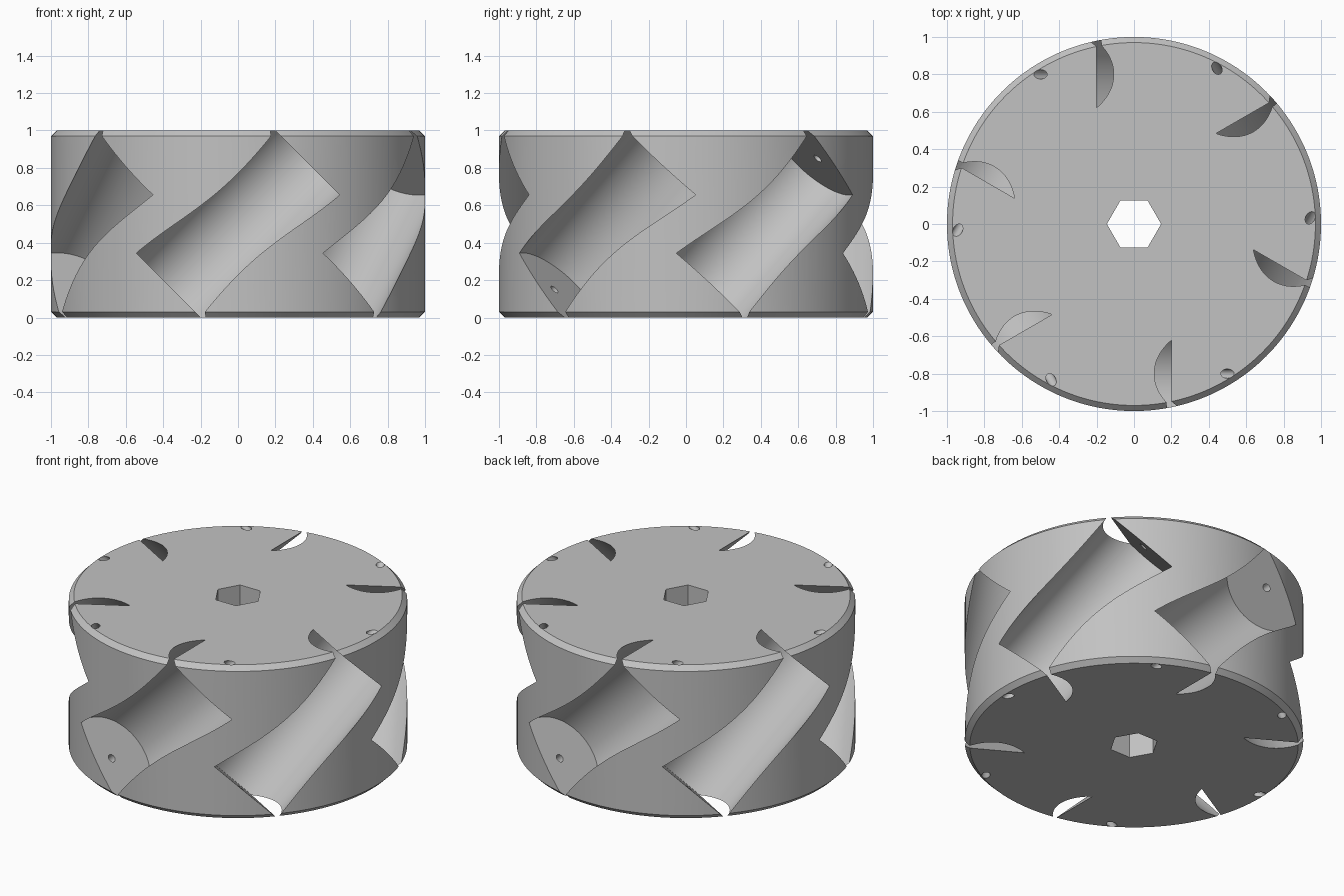
import bpy
from math import radians
from mathutils import Matrix

if "Cube" in bpy.data.objects:
    bpy.data.objects.remove(bpy.data.objects["Cube"])

ROLLERS = 6
AXIS_RADIUS = 0.8      # distance of each roller axis from the hub axis
MID = 0.5              # half the hub height

grey = bpy.data.materials.new("plain grey")
grey.use_nodes = True
colour = (0.54, 0.54, 0.54, 1)
grey.diffuse_color = colour
grey.node_tree.nodes["Principled BSDF"].inputs["Base Color"].default_value = colour


def cylinder(name, radius, depth, sides, matrix):
    bpy.ops.mesh.primitive_cylinder_add(vertices=sides, radius=radius, depth=depth)
    obj = bpy.context.object
    obj.name = name
    obj.data.transform(matrix)
    obj.data.materials.append(grey)
    return obj


def apply(obj, mod):
    bpy.ops.object.select_all(action="DESELECT")
    obj.select_set(True)
    bpy.context.view_layer.objects.active = obj
    bpy.ops.object.modifier_apply(modifier=mod.name)


def cut(obj, cutter):
    cutter.hide_render = True
    mod = obj.modifiers.new("cut", "BOOLEAN")
    mod.operation = "DIFFERENCE"
    mod.solver = "EXACT"
    mod.object = cutter
    apply(obj, mod)
    bpy.data.objects.remove(cutter)


# Hub body with chamfered rims
centre = Matrix.Translation((0, 0, MID))
hub = cylinder("wheel_hub", 1, 1, 192, centre)
chamfer = hub.modifiers.new("chamfer", "BEVEL")
chamfer.width = 0.03
chamfer.segments = 1
chamfer.limit_method = "ANGLE"
chamfer.angle_limit = radians(60)
apply(hub, chamfer)

# Hexagonal axle bore, with corners on the x axis
cut(hub, cylinder("axle_bore", 0.145, 2, 6, centre @ Matrix.Rotation(radians(30), 4, "Z")))

# Slanted roller pockets and the pin holes along their axes
for i in range(ROLLERS):
    place = (Matrix.Rotation(radians(360 / ROLLERS * i), 4, "Z")
             @ Matrix.Translation((0, -AXIS_RADIUS, MID))
             @ Matrix.Rotation(radians(45), 4, "Y"))
    cut(hub, cylinder("roller_pocket", 0.277, 0.99, 96, place))
    cut(hub, cylinder("pin_hole", 0.025, 1.8, 24, place))

# Smooth curved walls, sharp rims
bpy.ops.object.select_all(action="DESELECT")
hub.select_set(True)
bpy.context.view_layer.objects.active = hub
bpy.ops.object.shade_smooth_by_angle(angle=radians(25))
